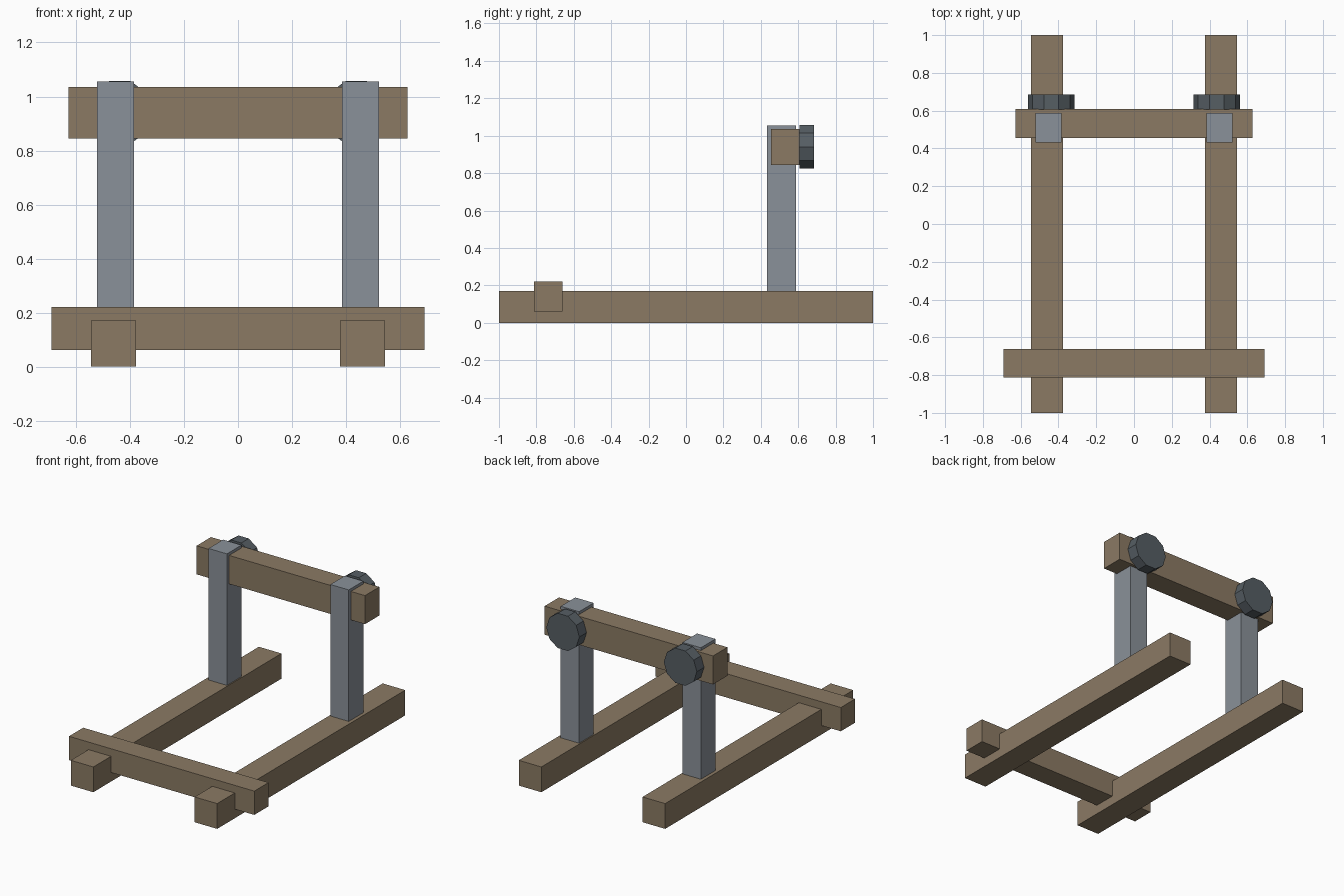
import bpy, bmesh, math

if "Cube" in bpy.data.objects:
    bpy.data.objects.remove(bpy.data.objects["Cube"])


def material(name, rgb):
    m = bpy.data.materials.new(name)
    m.diffuse_color = (*rgb, 1.0)
    m.use_nodes = True
    m.node_tree.nodes["Principled BSDF"].inputs["Base Color"].default_value = m.diffuse_color
    return m


wood = material("brown wood", (0.258, 0.195, 0.127))
steel = material("grey steel", (0.254, 0.283, 0.319))
dark = material("dark metal", (0.093, 0.112, 0.127))


def finish(name, bm, mat):
    bmesh.ops.recalc_face_normals(bm, faces=bm.faces)
    me = bpy.data.meshes.new(name)
    bm.to_mesh(me)
    bm.free()
    me.materials.append(mat)
    ob = bpy.data.objects.new(name, me)
    bpy.context.collection.objects.link(ob)
    return ob


def box(name, xs, ys, zs, mat):
    bm = bmesh.new()
    bmesh.ops.create_cube(bm, size=1.0)
    for v in bm.verts:
        for i, (lo, hi) in enumerate((xs, ys, zs)):
            v.co[i] = hi if v.co[i] > 0 else lo
    return finish(name, bm, mat)


def disc(name, cx, cz, r, y0, y1, mat, sides=10):
    # Prism along y with a corner pointing sideways and a flat top
    bm = bmesh.new()
    ring = [bm.verts.new((cx + r * math.cos(2 * math.pi * i / sides), y0,
                          cz + r * math.sin(2 * math.pi * i / sides)))
            for i in range(sides)]
    face = bm.faces.new(ring)
    ext = bmesh.ops.extrude_face_region(bm, geom=[face], use_keep_orig=True)
    for v in ext["geom"]:
        if isinstance(v, bmesh.types.BMVert):
            v.co.y = y1
    return finish(name, bm, mat)


# Mirrored parts: floor rails, uprights and end knobs
for side, s in (("left", -1), ("right", 1)):
    box(f"{side}_floor_rail", sorted((s * 0.377, s * 0.545)), (-1, 1), (0, 0.17), wood)
    box(f"{side}_upright", sorted((s * 0.385, s * 0.522)), (0.432, 0.587), (0.15, 1.055), steel)
    disc(f"{side}_knob", s * 0.4375, 0.941, 0.123, 0.606, 0.685, dark)

# Cross members
box("front_crossbar", (-0.69, 0.69), (-0.812, -0.661), (0.061, 0.221), wood)
box("top_beam", (-0.627, 0.627), (0.455, 0.608), (0.844, 1.036), wood)
